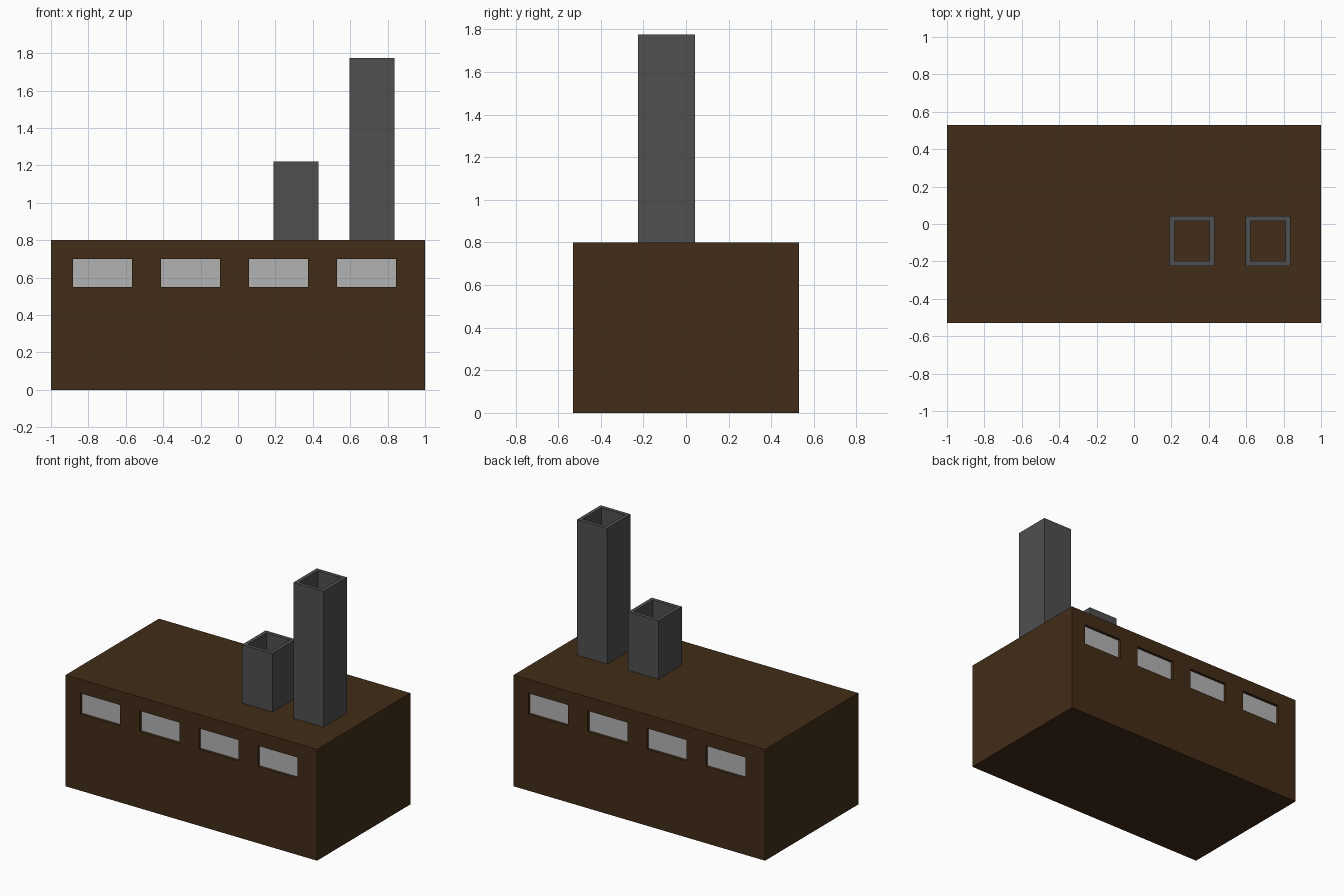
import bpy, bmesh
from mathutils import Matrix, Vector

if "Cube" in bpy.data.objects:
    bpy.data.objects.remove(bpy.data.objects["Cube"])

HALF_Y, ROOF = 0.53, 0.8


def material(name, rgb):
    m = bpy.data.materials.new(name)
    m.diffuse_color = (*rgb, 1)
    m.use_nodes = True
    m.node_tree.nodes["Principled BSDF"].inputs["Base Color"].default_value = m.diffuse_color
    return m


brown = material("brown_wall", (0.054, 0.026, 0.009))
dark = material("chimney_grey", (0.08, 0.08, 0.08))
pale = material("pane_grey", (0.45, 0.45, 0.45))


def add_box(bm, lo, hi):
    lo, hi = Vector(lo), Vector(hi)
    mat = Matrix.Translation((lo + hi) / 2) @ Matrix.Diagonal((*(hi - lo), 1))
    return bmesh.ops.create_cube(bm, size=1, matrix=mat)["verts"]


def finish(bm, name, mat=None):
    mesh = bpy.data.meshes.new(name)
    bm.to_mesh(mesh)
    bm.free()
    ob = bpy.data.objects.new(name, mesh)
    bpy.context.collection.objects.link(ob)
    if mat:
        mesh.materials.append(mat)
    return ob


def window_row(name, y0, y1, mat=None):
    """Four boxes on the front, repeated on the back by a half turn."""
    bm = bmesh.new()
    for i in range(4):
        x = -0.883 + i * 0.471
        add_box(bm, (x, y0, 0.55), (x + 0.316, y1, 0.70))
    copy = bmesh.ops.duplicate(bm, geom=bm.verts[:] + bm.edges[:] + bm.faces[:])
    verts = [g for g in copy["geom"] if isinstance(g, bmesh.types.BMVert)]
    bmesh.ops.rotate(bm, verts=verts, matrix=Matrix.Diagonal((-1, -1, 1)))
    return finish(bm, name, mat)


def chimney(name, x0, x1, top):
    """Square flue, hollow down to the roof."""
    bm = bmesh.new()
    add_box(bm, (x0, -0.225, ROOF), (x1, 0.042, top))
    bm.normal_update()
    rim = max(bm.faces, key=lambda f: f.calc_center_median().z)
    base = min(bm.faces, key=lambda f: f.calc_center_median().z)
    bmesh.ops.inset_region(bm, faces=[rim], thickness=0.038)
    flue = bmesh.ops.extrude_discrete_faces(bm, faces=[rim])["faces"][0]
    bmesh.ops.translate(bm, verts=flue.verts[:], vec=(0, 0, ROOF - top))
    bmesh.ops.delete(bm, geom=[flue, base], context="FACES")
    return finish(bm, name, dark)


# Main building with recessed window openings
bm = bmesh.new()
add_box(bm, (-1, -HALF_Y, 0), (1, HALF_Y, ROOF))
building = finish(bm, "building", brown)
cutter = window_row("window_cutter", -HALF_Y - 0.1, -HALF_Y + 0.04)
cutter.hide_render = True
cutter.hide_set(True)
cut = building.modifiers.new("window_openings", "BOOLEAN")
cut.operation, cut.solver, cut.object = "DIFFERENCE", "EXACT", cutter

# Window panes
window_row("window_panes", -HALF_Y + 0.02, -HALF_Y + 0.04, pale)

# Chimneys
chimney("short_chimney", 0.19, 0.43, 1.22)
chimney("tall_chimney", 0.597, 0.837, 1.775)
